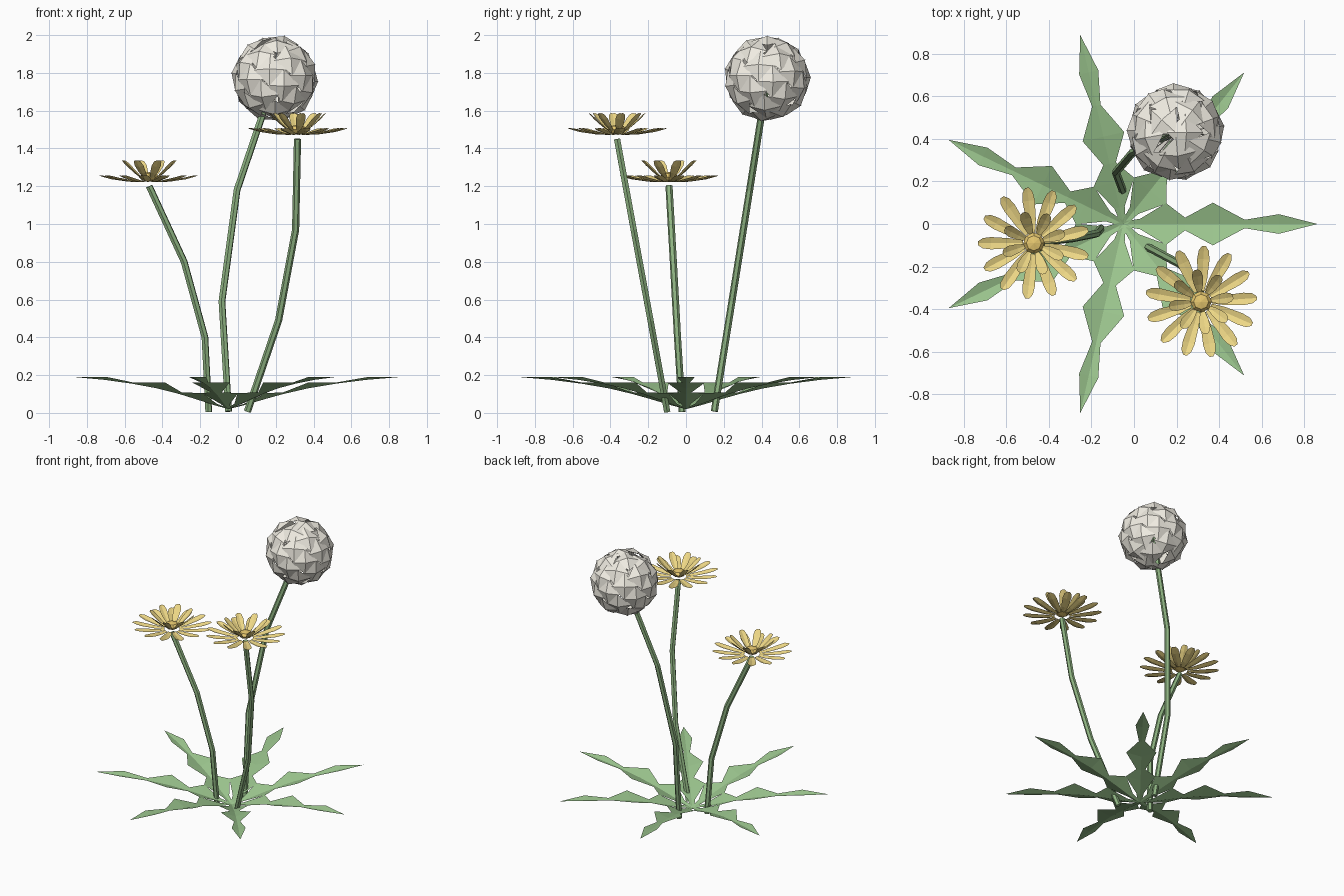
import bpy, bmesh, math
from mathutils import Vector, Matrix

if "Cube" in bpy.data.objects:
    bpy.data.objects.remove(bpy.data.objects["Cube"])


def material(name, rgb):
    m = bpy.data.materials.new(name)
    m.diffuse_color = (*rgb, 1)
    m.use_nodes = True
    m.node_tree.nodes["Principled BSDF"].inputs["Base Color"].default_value = m.diffuse_color
    return m


LEAF = material("leaf_green", (0.33, 0.56, 0.27))
STEM = material("stem_green", (0.27, 0.45, 0.22))
PETAL = material("petal_yellow", (0.86, 0.69, 0.24))
DISC = material("disc_gold", (0.80, 0.58, 0.16))
SEED = material("seed_cream", (0.87, 0.84, 0.76))


def finish(bm, name, mat):
    bmesh.ops.remove_doubles(bm, verts=bm.verts, dist=0.0005)
    me = bpy.data.meshes.new(name)
    bm.to_mesh(me)
    bm.free()
    me.materials.append(mat)
    ob = bpy.data.objects.new(name, me)
    bpy.context.collection.objects.link(ob)
    return ob


def add_blade(bm, stations, centre, angle, fold):
    """Folded strip; stations are (distance, height, half width)."""
    rot = Matrix.Translation(centre) @ Matrix.Rotation(angle, 4, 'Z')
    rows = []
    for r, z, w in stations:
        lift = fold * w
        rows.append([bm.verts.new(rot @ Vector(p)) for p in
                     ((r, -w, z + lift), (r, 0, z), (r, w, z + lift))])
    for a, b in zip(rows, rows[1:]):
        for i in (0, 1):
            bm.faces.new((a[i], b[i], b[i + 1], a[i + 1]))


def blade_ring(bm, stations, centre, count, start, fold):
    for k in range(count):
        add_blade(bm, stations, centre, start + k * math.tau / count, fold)


# Rosette of seven lobed leaves
leaf = [(0.0, 0.02, 0.012), (0.08, 0.04, 0.025), (0.20, 0.075, 0.098),
        (0.29, 0.10, 0.03), (0.42, 0.13, 0.10), (0.57, 0.155, 0.02),
        (0.73, 0.175, 0.046), (0.91, 0.19, 0.0)]
bm = bmesh.new()
blade_ring(bm, leaf, Vector((-0.05, 0, 0)), 7, 0, 0.3)
finish(bm, "leaf_rosette", LEAF)


# Bent six-sided stems
def stem(name, points):
    cu = bpy.data.curves.new(name, 'CURVE')
    cu.dimensions = '3D'
    cu.bevel_depth = 0.019
    cu.bevel_resolution = 1
    cu.use_fill_caps = True
    sp = cu.splines.new('POLY')
    sp.points.add(len(points) - 1)
    for p, co in zip(sp.points, points):
        p.co = (*co, 1)
    sp.use_smooth = False
    cu.materials.append(STEM)
    ob = bpy.data.objects.new(name, cu)
    bpy.context.collection.objects.link(ob)


stem("left_stem", [(-0.155, -0.02, 0.005), (-0.175, -0.045, 0.40),
                   (-0.285, -0.067, 0.80), (-0.47, -0.09, 1.20)])
stem("right_stem", [(0.05, -0.10, 0.008), (0.215, -0.188, 0.49),
                    (0.305, -0.277, 0.97), (0.315, -0.365, 1.45)])
stem("seed_stem", [(-0.05, 0.15, 0.008), (-0.085, 0.243, 0.59),
                   (-0.005, 0.337, 1.18), (0.195, 0.43, 1.77)])


# Yellow flower heads: flat outer ring, raised inner ring, faceted disc
outer = [(0.05, 0.0, 0.012), (0.11, 0.002, 0.023), (0.20, 0.015, 0.029),
         (0.24, 0.026, 0.024), (0.262, 0.033, 0.009)]
inner = [(0.045, 0.02, 0.010), (0.08, 0.045, 0.021), (0.12, 0.08, 0.026),
         (0.142, 0.103, 0.020), (0.152, 0.113, 0.008)]


def flower(side, centre, start):
    bm = bmesh.new()
    blade_ring(bm, outer, centre, 13, start, 0.3)
    blade_ring(bm, inner, centre, 8, start + 0.2, 0.3)
    finish(bm, side + "_petals", PETAL)
    bm = bmesh.new()
    place = Matrix.Translation(centre + Vector((0, 0, 0.028)))
    bmesh.ops.create_uvsphere(bm, u_segments=8, v_segments=4, radius=0.05,
                              matrix=place @ Matrix.Diagonal((1, 1, 0.5, 1)))
    finish(bm, side + "_flower_disc", DISC)


flower("left", Vector((-0.47, -0.09, 1.222)), math.radians(97))
flower("right", Vector((0.315, -0.365, 1.472)), math.radians(87))


# Seed ball: square tufts on thin stalks, spread in a spiral over a sphere
ball = Vector((0.195, 0.43, 1.77))
COUNT = 40
tufts, stalks = bmesh.new(), bmesh.new()
for i in range(COUNT):
    z = 1 - 2 * (i + 0.5) / COUNT
    a = i * math.pi * (3 - math.sqrt(5))
    s = math.sqrt(1 - z * z)
    d = Vector((s * math.cos(a), s * math.sin(a), z))
    rot = d.to_track_quat('Z', 'Y').to_matrix().to_4x4()
    bmesh.ops.create_cone(tufts, cap_ends=True, segments=4, radius1=0.088, radius2=0,
                          depth=0.03, matrix=Matrix.Translation(ball + d * 0.216) @ rot)
    bmesh.ops.create_cone(stalks, cap_ends=True, segments=3, radius1=0.0025, radius2=0.0025,
                          depth=0.214, matrix=Matrix.Translation(ball + d * 0.126) @ rot)
finish(tufts, "seed_tufts", SEED)
finish(stalks, "seed_stalks", SEED)
